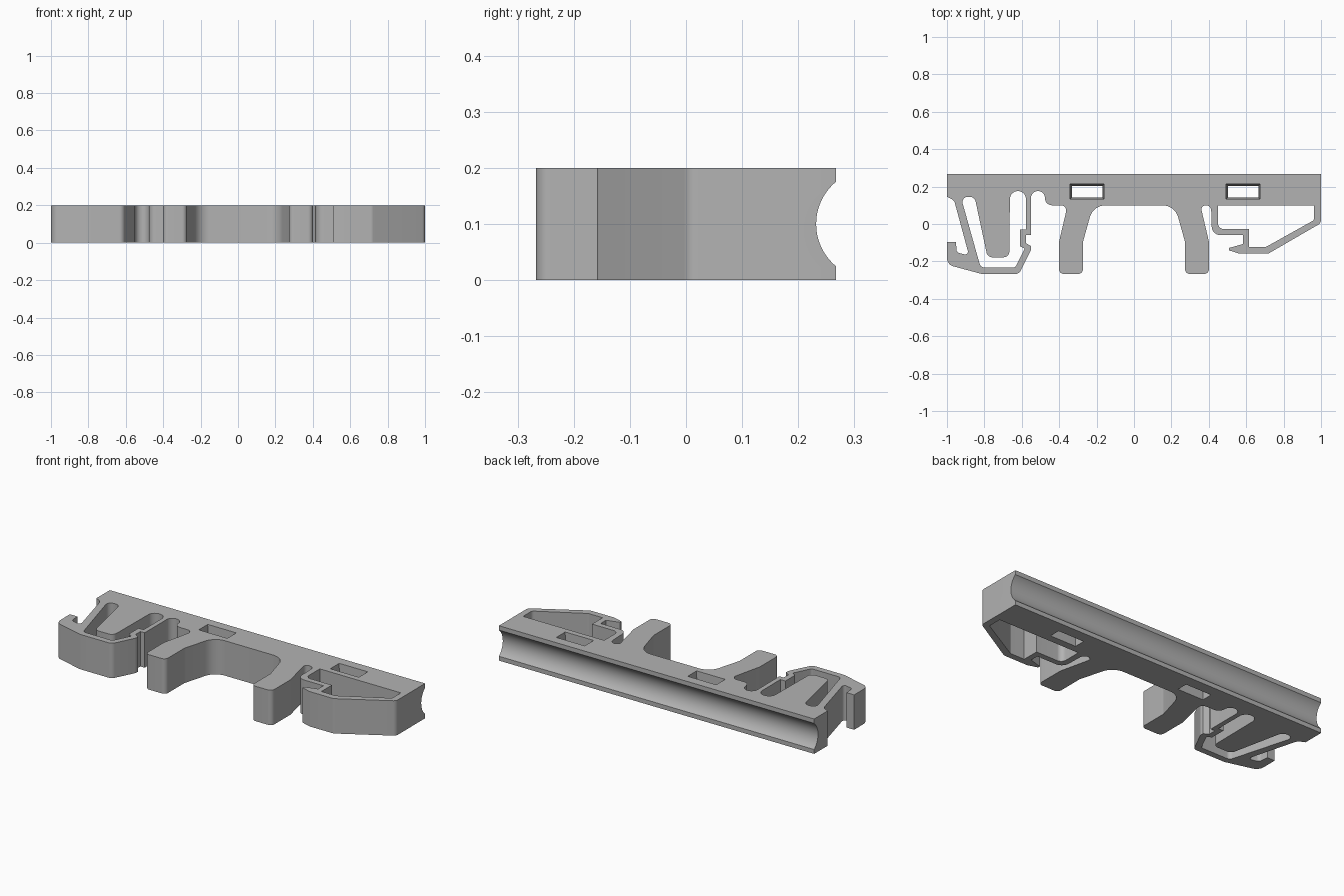
import bpy, bmesh, math
from mathutils import Vector, Matrix

cube = bpy.data.objects.get("Cube")
if cube:
    bpy.data.objects.remove(cube, do_unlink=True)

HEIGHT = 0.2

grey = bpy.data.materials.new("mid grey plastic")
grey.use_nodes = True
colour = (0.45, 0.45, 0.45, 1)
grey.diffuse_color = colour
grey.node_tree.nodes["Principled BSDF"].inputs["Base Color"].default_value = colour


def rounded(corners, steps=7):
    """Turn (x, y, radius) corners into an outline with filleted corners."""
    out = []
    for i, (x, y, r) in enumerate(corners):
        p = Vector((x, y))
        e1 = Vector(corners[i - 1][:2]) - p
        e2 = Vector(corners[(i + 1) % len(corners)][:2]) - p
        half = e1.angle(e2) / 2
        if r == 0 or half > 1.55:
            out.append(p)
            continue
        t = min(r / math.tan(half), 0.49 * e1.length, 0.49 * e2.length)
        r = t * math.tan(half)
        d1, d2 = e1.normalized(), e2.normalized()
        c = p + (d1 + d2).normalized() * math.hypot(t, r)
        a, b = p + d1 * t - c, p + d2 * t - c
        out += [c + a.lerp(b, k / steps).normalized() * r for k in range(steps + 1)]
    return out


def add_object(name, bm):
    bmesh.ops.recalc_face_normals(bm, faces=bm.faces)
    mesh = bpy.data.meshes.new(name)
    bm.to_mesh(mesh)
    bm.free()
    mesh.materials.append(grey)
    obj = bpy.data.objects.new(name, mesh)
    bpy.context.collection.objects.link(obj)
    return obj


def prism(name, corners, z0, z1, inset=0):
    """Extrude an outline upward; inset shrinks the lower end for a taper."""
    bm = bmesh.new()
    low = bm.faces.new([bm.verts.new((p.x, p.y, z0)) for p in rounded(corners)])
    top = bmesh.ops.extrude_face_region(bm, geom=[low])["geom"]
    moved = [g for g in top if isinstance(g, bmesh.types.BMVert)]
    bmesh.ops.translate(bm, verts=moved, vec=(0, 0, z1 - z0))
    if inset:
        mid = low.calc_center_median()
        for v in low.verts:
            v.co.x -= math.copysign(inset, v.co.x - mid.x)
            v.co.y -= math.copysign(inset, v.co.y - mid.y)
    return add_object(name, bm)


# Spring clip at the right end, from the rail's back corner to the inner slot
spring_clip = [
    (-1, .267, 0), (-1, .145, 0), (-.962, .128, .04), (-.882, -.168, .015),
    (-.948, -.152, .02), (-.952, -.095, 0), (-1, -.095, 0), (-1, -.217, .045),
    (-.815, -.267, .03), (-.615, -.267, .03), (-.551, -.139, .01),
    (-.551, -.118, 0), (-.578, -.102, 0), (-.578, -.059, 0), (-.551, -.059, 0),
    (-.551, .176, .037), (-.476, .176, .037), (-.476, .1, .04)]

# One leg, mirrored for the other side
leg = [(-.355, .1, .028), (-.401, -.096, .03), (-.401, -.267, .025),
       (-.273, -.267, .025), (-.273, -.096, .03), (-.218, .1, .085)]
other_leg = [(-x, y, r) for x, y, r in reversed(leg)]

# Latch at the left end, ending at the rail's back corner
latch = [
    (.412, .1, .028), (.417, -.059, .045), (.583, -.059, 0), (.583, -.107, 0),
    (.508, -.128, 0), (.508, -.141, 0), (.565, -.159, .03), (.717, -.159, .03),
    (1, .005, .03), (1, .267, 0)]

body = prism("clip_rail_body", spring_clip + leg + other_leg + latch, 0, HEIGHT)

# Gap around the spring tongue
tongue_gap = [
    (-.926, .145, .033), (-.852, .145, .033), (-.783, -.178, .03),
    (-.667, -.178, .03), (-.663, .176, .042), (-.578, .176, .042),
    (-.578, -.03, 0), (-.61, -.03, 0), (-.61, -.118, 0), (-.585, -.132, 0),
    (-.635, -.232, .015), (-.82, -.232, .025)]

# Opening inside the latch
latch_gap = [
    (.449, .1, 0), (.449, -.027, .03), (.615, -.027, 0), (.615, -.123, 0),
    (.705, -.123, .02), (.963, .021, .02), (.963, .1, 0)]

cutters = [prism("tongue_gap_cutter", tongue_gap, -.1, .3),
           prism("latch_gap_cutter", latch_gap, -.1, .3)]

# Two slightly tapered windows through the rail
for x in (-.251, .583):
    w, y0, y1 = .091, .132, .214
    box = [(x - w, y0, 0), (x + w, y0, 0), (x + w, y1, 0), (x - w, y1, 0)]
    cutters.append(prism("window_cutter", box, -.01, HEIGHT + .01, inset=.01))

# Round groove along the back
bm = bmesh.new()
bmesh.ops.create_cone(bm, cap_ends=True, segments=96, radius1=.098, radius2=.098,
                      depth=2.2, matrix=Matrix.Translation((0, .33, HEIGHT / 2))
                      @ Matrix.Rotation(math.pi / 2, 4, "Y"))
cutters.append(add_object("groove_cutter", bm))

# Cut everything out, then drop the cutters
bpy.ops.object.select_all(action="DESELECT")
body.select_set(True)
bpy.context.view_layer.objects.active = body
for cutter in cutters:
    cutter.hide_render = True
    mod = body.modifiers.new(cutter.name, "BOOLEAN")
    mod.operation, mod.solver, mod.object = "DIFFERENCE", "EXACT", cutter
    bpy.ops.object.modifier_apply(modifier=mod.name)
    bpy.data.objects.remove(cutter, do_unlink=True)
bpy.ops.object.shade_smooth_by_angle(angle=math.radians(30))
